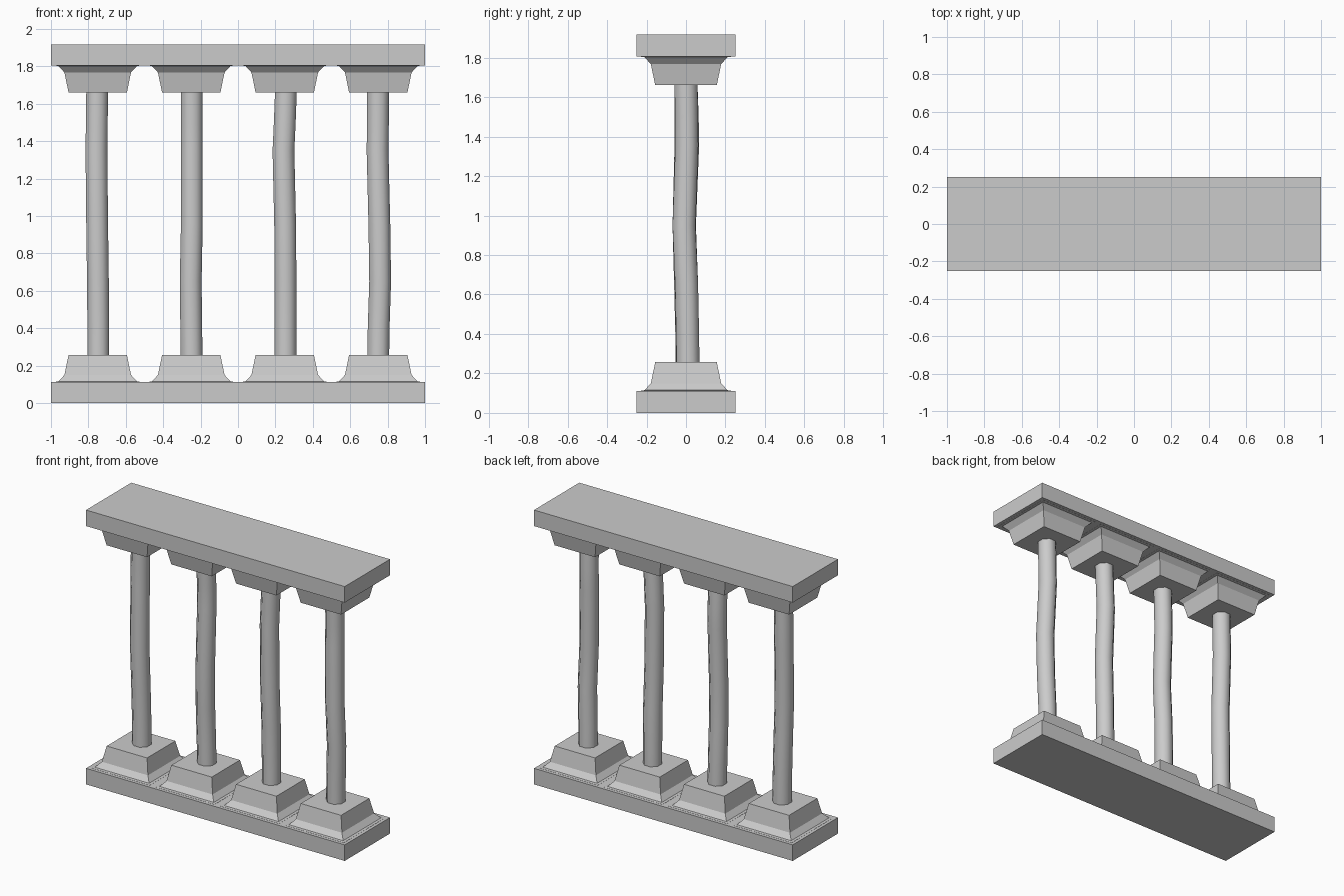
import bpy, bmesh, math

if "Cube" in bpy.data.objects:
    bpy.data.objects.remove(bpy.data.objects["Cube"])


def loft(name, rings, smooth=False):
    """Skin a closed solid over a stack of vertex rings."""
    bm = bmesh.new()
    loops = [[bm.verts.new(p) for p in ring] for ring in rings]
    n = len(loops[0])
    for a, b in zip(loops, loops[1:]):
        for i in range(n):
            j = (i + 1) % n
            bm.faces.new((a[i], a[j], b[j], b[i])).smooth = smooth
    bm.faces.new(loops[0])
    bm.faces.new(loops[-1])
    bmesh.ops.recalc_face_normals(bm, faces=bm.faces)
    mesh = bpy.data.meshes.new(name)
    bm.to_mesh(mesh)
    bm.free()
    obj = bpy.data.objects.new(name, mesh)
    bpy.context.collection.objects.link(obj)
    return obj


def rect(cx, hx, hy, z):
    return [(cx - hx, -hy, z), (cx + hx, -hy, z), (cx + hx, hy, z), (cx - hx, hy, z)]


def ring(cx, cy, z, r, sides=8):
    angles = [(i + 0.5) * math.tau / sides for i in range(sides)]
    return [(cx + r * math.cos(a), cy + r * math.sin(a), z) for a in angles]


HEIGHT = 1.917
# Flared block profile: half width, height
BLOCK = [(0.228, 0.111), (0.228, 0.113), (0.21, 0.115), (0.178, 0.15), (0.156, 0.257)]
# Shaft ring heights and the sideways wobble of each shaft
LEVELS = [0.255, 0.40, 0.65, 0.95, 1.35, 1.50, 1.662]
SHAFTS = [
    (-0.75, [(.003, .005), (.003, .004), (.001, -.002), (-.003, -.01), (-.007, .0), (-.005, .0), (-.003, .0)]),
    (-0.25, [(.002, .01), (.0, .008), (-.003, .002), (.003, -.008), (.003, .008), (.003, .006), (.003, .0)]),
    (0.25, [(.004, .007), (.004, .007), (.004, .003), (.002, -.008), (-.007, .0), (.0, .0), (.006, .0)]),
    (0.75, [(.0, .01), (.002, .008), (.01, .003), (.006, -.01), (-.004, .004), (-.002, .003), (-.001, .0)]),
]

# Floor and top slabs
loft("bottom_slab", [rect(0, 1, 0.25, z) for z in (0, 0.112)])
loft("top_slab", [rect(0, 1, 0.25, z) for z in (HEIGHT - 0.112, HEIGHT)])

# Columns: base, wobbly shaft, capital
for k, (x, wobble) in enumerate(SHAFTS, 1):
    loft(f"column_base_{k}", [rect(x, h, h, z) for h, z in BLOCK])
    loft(f"column_capital_{k}", [rect(x, h, h, HEIGHT - z) for h, z in BLOCK])
    loft(f"column_shaft_{k}",
         [ring(x + dx, dy, z, 0.063) for z, (dx, dy) in zip(LEVELS, wobble)], smooth=True)
